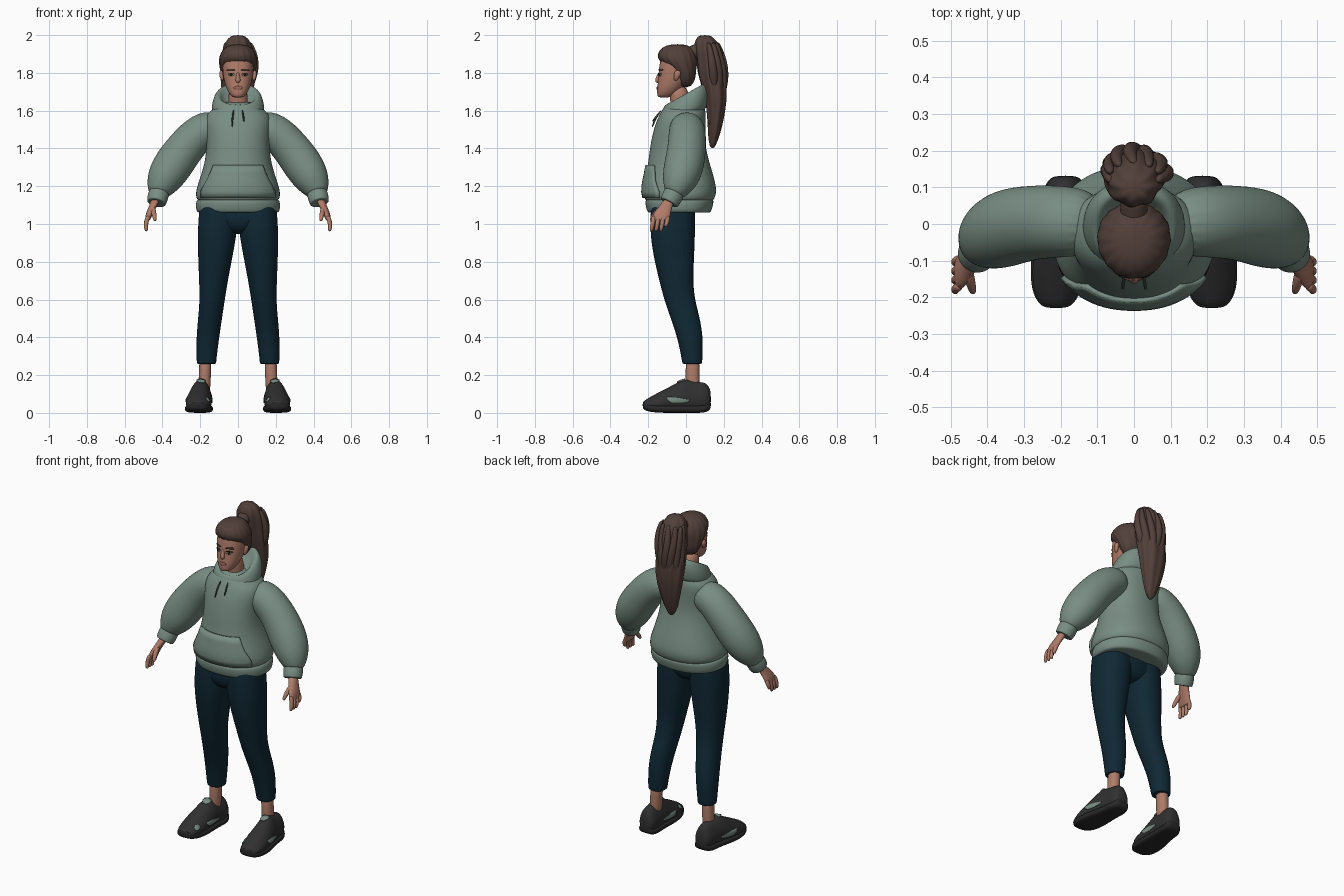
import bpy, bmesh, math
from mathutils import Vector

cube = bpy.data.objects.get("Cube")
if cube:
    bpy.data.objects.remove(cube, do_unlink=True)


def material(name, r, g, b):
    m = bpy.data.materials.new(name)
    m.use_nodes = True
    m.diffuse_color = (r, g, b, 1)
    bsdf = m.node_tree.nodes["Principled BSDF"]
    bsdf.inputs["Base Color"].default_value = (r, g, b, 1)
    bsdf.inputs["Roughness"].default_value = 0.8
    return m


SAGE = material("sage fabric", 0.19, 0.27, 0.23)
CORD = material("dark green cord", 0.04, 0.065, 0.055)
NAVY = material("navy leggings", 0.005, 0.021, 0.034)
SKIN = material("skin", 0.43, 0.2, 0.14)
HAIR = material("brown hair", 0.085, 0.051, 0.042)
SHOE = material("charcoal shoe", 0.03, 0.03, 0.031)
SOLE = material("dark sole", 0.021, 0.021, 0.022)
WHITE = material("eye white", 0.4, 0.34, 0.31)
IRIS = material("dark iris", 0.02, 0.012, 0.01)
LIPS = material("lips", 0.33, 0.12, 0.1)


def finish(name, bm, mat):
    bmesh.ops.recalc_face_normals(bm, faces=bm.faces)
    mesh = bpy.data.meshes.new(name)
    bm.to_mesh(mesh)
    bm.free()
    mesh.shade_smooth()
    mesh.materials.append(mat)
    ob = bpy.data.objects.new(name, mesh)
    bpy.context.collection.objects.link(ob)
    return ob


def loft(name, rings, mat, n=20, power=2.2, wave=0, lobes=12, twist=0, taper=0, crisp=False, levels=2):
    """Skin a row of rings, each a centre and two half axes."""
    if crisp:
        def inset(r):
            return (r[0], r[1] * 0.9, r[2] * 0.9)
        rings = [inset(rings[0]), *rings, inset(rings[-1])]
    bm = bmesh.new()
    loops = []
    for i, (c, u, v) in enumerate(rings):
        loop = []
        for k in range(n):
            t = math.tau * k / n
            x, y = (math.copysign(abs(f) ** (2 / power), f) for f in (math.cos(t), math.sin(t)))
            w = 1 + wave * math.cos(lobes * t + twist * i)
            loop.append(bm.verts.new(c + u * x * w * (1 - taper * max(0, y)) + v * y * w))
        loops.append(loop)
    for a, b in zip(loops, loops[1:]):
        for k in range(n):
            j = (k + 1) % n
            bm.faces.new((a[k], a[j], b[j], b[k]))
    bm.faces.new(loops[0])
    bm.faces.new(loops[-1])
    ob = finish(name, bm, mat)
    ob.modifiers.new("smooth", "SUBSURF").levels = levels
    ob.modifiers["smooth"].render_levels = levels
    return ob


def flat(z, cx, cy, rx, ry, tilt=0):
    return Vector((cx, cy, z)), Vector((rx, 0, 0)), Vector((0, ry, tilt))


def stack(rows, s=1):
    """Level rings from rows of z, y, half width, half depth."""
    return [flat(z, 0, cy, rx, ry) for z, cy, rx, ry in rows]


def side_stack(rows, s):
    return [flat(z, cx * s, cy, rx, ry) for z, cx, cy, rx, ry in rows]


def tube(name, points, mat, s=1, **options):
    """Round tube through points of x, y, z, radius."""
    path = [Vector((x * s, y, z)) for x, y, z, r in points]
    rings = []
    for i, p in enumerate(path):
        t = (path[min(i + 1, len(path) - 1)] - path[max(i - 1, 0)]).normalized()
        u = t.cross(Vector((0, 1, 0))).normalized()
        rings.append((p, u * points[i][3], t.cross(u) * points[i][3]))
    return loft(name, rings, mat, power=2, **options)


def patch(name, rows, mat, target, axis="Y", start=-0.5, thick=0.004, cols=8):
    """Thin plate projected on to a target; rows are height, from, to."""
    bm = bmesh.new()
    grid = []
    for a, b0, b1 in rows:
        line = []
        for k in range(cols + 1):
            b = b0 + (b1 - b0) * k / cols
            co = {"Y": (b, start, a), "X": (start, b, a), "Z": (b, a, start)}[axis]
            line.append(bm.verts.new(co))
        grid.append(line)
    for p, q in zip(grid, grid[1:]):
        for k in range(cols):
            bm.faces.new((p[k], p[k + 1], q[k + 1], q[k]))
    ob = finish(name, bm, mat)
    wrap = ob.modifiers.new("wrap", "SHRINKWRAP")
    wrap.target = target
    wrap.wrap_method = "PROJECT"
    setattr(wrap, "use_project_" + axis.lower(), True)
    wrap.use_positive_direction = wrap.use_negative_direction = False
    centre = target.data.vertices[0].co["XYZ".index(axis)]
    if start < centre:
        wrap.use_positive_direction = True
    else:
        wrap.use_negative_direction = True
    wrap.wrap_mode = "ABOVE_SURFACE"
    wrap.offset = thick * 0.4
    solid = ob.modifiers.new("thickness", "SOLIDIFY")
    solid.thickness = thick
    solid.offset = 0
    return ob


# Hoodie body, hem, hood, pocket and cords
body = loft("hoodie_body", stack([
    (1.11, -.035, .2, .17), (1.135, -.034, .222, .186), (1.16, -.033, .225, .193), (1.2, -.033, .218, .195),
    (1.3, -.035, .182, .168), (1.4, -.045, .165, .148), (1.5, -.035, .172, .138), (1.56, -.022, .178, .128),
    (1.6, -.012, .15, .117), (1.63, -.01, .1, .1), (1.65, -.01, .07, .07)]), SAGE, n=28)
loft("hoodie_hem", stack([(1.06, -.036, .218, .168), (1.09, -.036, .226, .178), (1.13, -.034, .222, .184)]),
     SAGE, n=28, crisp=True)
loft("hood", [flat(*r) for r in [
    (1.57, 0, -.01, .14, .112, .015), (1.61, 0, -.005, .141, .12, .03), (1.65, 0, 0, .136, .125, .045),
    (1.69, 0, -.002, .117, .11, .058), (1.687, 0, -.01, .094, .088, .055), (1.63, 0, -.015, .07, .07, .04)]],
    SAGE, n=24)
patch("front_pocket", [(1.14, -.188, .188), (1.17, -.19, .19), (1.2, -.176, .176), (1.23, -.158, .158),
                       (1.27, -.14, .14), (1.31, -.125, .125)], SAGE, body, thick=0.014, cols=24)
for s, side, end in ((1, "left", 1.54), (-1, "right", 1.51)):
    tube(side + "_drawstring", [(.022, -.128, 1.605, .005), (.03, -.16, 1.565, .005),
                                (.031, -.18, end, .005)], CORD, s, n=8, levels=1)

# Neck and head
loft("neck", stack([(1.56, -.02, .055, .055), (1.64, -.03, .05, .05), (1.74, -.045, .052, .055)]), SKIN)
head = loft("head", stack([
    (1.668, -.118, .024, .028), (1.685, -.104, .044, .05), (1.72, -.086, .063, .067), (1.76, -.066, .075, .082),
    (1.8, -.056, .081, .09), (1.85, -.05, .084, .09), (1.9, -.05, .073, .082), (1.935, -.05, .045, .05)]), SKIN, n=24)
tube("nose", [(0, -.137, 1.805, .008), (0, -.147, 1.78, .01), (0, -.153, 1.76, .015), (0, -.145, 1.748, .01)],
     SKIN, n=10)
patch("lips", [(1.711, -.01, .01), (1.716, -.02, .02), (1.721, -.025, .025), (1.729, -.012, .012)], LIPS, head)
for s, side in ((1, "left"), (-1, "right")):
    patch(side + "_eye", [(1.783, .026 * s, .042 * s), (1.79, .019 * s, .05 * s), (1.797, .026 * s, .043 * s)],
          WHITE, head)
    patch(side + "_iris", [(1.784, .031 * s, .039 * s), (1.79, .028 * s, .041 * s), (1.797, .031 * s, .039 * s)],
          IRIS, head, thick=0.007)
    patch(side + "_eyelid", [(1.796, .018 * s, .053 * s), (1.8, .024 * s, .047 * s)], IRIS, head, thick=0.006)
    patch(side + "_eyebrow", [(1.813, .016 * s, .058 * s), (1.821, .02 * s, .054 * s)], HAIR, head)
    loft(side + "_ear", side_stack([(1.758, .083, -.055, .005, .008), (1.775, .086, -.05, .01, .015),
                                    (1.795, .09, -.045, .012, .02), (1.815, .088, -.045, .006, .012)], s), SKIN, n=12)

# Swept back hair, tie and ponytail
loft("swept_hair", stack([
    (1.72, -.01, .05, .035), (1.77, -.0, .084, .052), (1.82, -.016, .095, .068), (1.85, -.033, .1, .093),
    (1.875, -.045, .1, .104), (1.905, -.05, .092, .1), (1.935, -.048, .07, .079), (1.952, -.045, .035, .04)]),
    HAIR, n=64, power=2, wave=.018, lobes=16, twist=.3, levels=1)
tube("hair_tie", [(0, .01, 1.895, .045), (0, .04, 1.91, .034), (0, .08, 1.925, .045)], HAIR, n=16)
loft("ponytail", stack([
    (2.0, .1, .025, .025), (1.985, .1, .052, .045), (1.94, .113, .075, .072), (1.88, .127, .08, .07),
    (1.8, .132, .085, .073), (1.7, .157, .088, .063), (1.6, .16, .076, .05), (1.5, .152, .053, .036),
    (1.43, .142, .03, .022), (1.4, .14, .008, .008)]),
    HAIR, n=48, power=2, wave=.055, lobes=8, twist=.55, levels=1)
for k in range(7):
    a = math.pi * k / 6
    lock = []
    for i in range(9):
        f = i / 8
        spread = .35 + .65 * math.sin(math.pi * min(1, f + .22))
        sway = .012 * math.sin(7 * f + k)
        lock.append((.08 * spread * math.cos(a) + sway, .118 + .03 * math.sin(3 * f) + .06 * spread * math.sin(a),
                     1.965 - f * (.44 + .04 * (k % 3)), .005 + .02 * math.sin(math.pi * (.1 + .85 * f))))
    tube(f"ponytail_lock_{k}", lock, HAIR, n=10, levels=1)

# Leggings seat
loft("leggings_seat", stack([(1.11, -.07, .2, .115), (1.02, -.07, .2, .118), (.975, -.07, .13, .1),
                             (.945, -.07, .04, .06)]), NAVY, n=24)

for s, side in ((1, "left"), (-1, "right")):
    # Sleeve with gathered cuff
    tube(side + "_sleeve", [
        (.09, 0, 1.525, .085), (.19, .008, 1.5, .1), (.28, .005, 1.405, .102), (.35, -.01, 1.305, .109),
        (.398, -.036, 1.225, .094), (.418, -.058, 1.175, .064), (.422, -.068, 1.155, .05)], SAGE, s)
    tube(side + "_cuff", [(.417, -.06, 1.17, .054), (.425, -.075, 1.14, .056), (.432, -.09, 1.112, .051)],
         SAGE, s, crisp=True)
    # Hand
    loft(side + "_palm", side_stack([
        (1.14, .432, -.085, .025, .028), (1.1, .447, -.103, .022, .034), (1.06, .467, -.127, .02, .047),
        (1.03, .477, -.132, .016, .048), (1.015, .479, -.134, .011, .042)], s), SKIN, n=14)
    for k, finger in enumerate(("little", "ring", "middle", "index")):
        y = -.095 - .025 * k
        drop = .035 if k == 0 else .06
        tube(f"{side}_{finger}_finger", [
            (.474, y, 1.045, .013), (.485, y - .004, 1.015, .013), (.489, y - .01, 1.02 - drop * .6, .012),
            (.484, y - .014, 1.02 - drop, .009)], SKIN, s, n=8)
    tube(side + "_thumb", [(.453, -.125, 1.09, .016), (.446, -.158, 1.06, .015), (.441, -.178, 1.035, .012),
                           (.438, -.188, 1.015, .008)], SKIN, s, n=8)
    # Leg and ankle
    loft(side + "_leg", side_stack([
        (1.1, .1, -.07, .105, .118), (1.0, .106, -.07, .106, .12), (.92, .113, -.07, .102, .118),
        (.8, .122, -.062, .089, .105), (.7, .13, -.052, .077, .09), (.6, .136, -.035, .067, .082),
        (.5, .148, -.003, .064, .078), (.4, .16, .022, .061, .069), (.3, .166, .031, .054, .057),
        (.26, .167, .033, .052, .053)], s), NAVY, crisp=True)
    loft(side + "_ankle", side_stack([(.1, .178, .035, .035, .04), (.2, .176, .035, .031, .036),
                                      (.3, .172, .035, .036, .04)], s), SKIN, n=16)
    # Shoe upper and sole, lofted from toe to heel
    profile = [(-.23, .212, .028, .055, .022), (-.215, .212, .048, .07, .012), (-.18, .211, .065, .09, .003),
               (-.12, .208, .072, .122, 0), (-.06, .204, .068, .152, 0), (-.005, .198, .06, .185, 0),
               (.04, .193, .056, .163, 0), (.09, .19, .056, .165, 0), (.12, .188, .045, .148, .008),
               (.132, .187, .028, .11, .025)]
    upper, sole = [], []
    for y, cx, rx, top, low in profile:
        for rings, lo, hi, grow in ((upper, low + .008, top, 1), (sole, low, low + .042, 1.06)):
            rings.append((Vector((cx * s, y, (lo + hi) / 2)), Vector((rx * grow, 0, 0)),
                          Vector((0, 0, (hi - lo) / 2))))
    shoe = loft(side + "_shoe", upper, SHOE, n=20, power=2.6, taper=.38)
    loft(side + "_sole", sole, SOLE, n=20, power=3.2)
    # Sage trims on the shoe
    for trim, x in (("outer", .45), ("inner", .02)):
        patch(f"{side}_{trim}_trim", [(.052, -.07, -.03), (.06, -.09, .015), (.07, -.1, .02), (.082, -.1, -.06)],
              SAGE, shoe, axis="X", start=x * s)
    patch(side + "_toe_trim", [(-.185, .158 * s, .168 * s), (-.17, .15 * s, .172 * s), (-.15, .15 * s, .16 * s)],
          SAGE, shoe, axis="Z", start=.4)
    patch(side + "_tongue_trim", [(-.045, .185 * s, .207 * s), (-.025, .175 * s, .217 * s),
                                  (-.005, .175 * s, .217 * s)], SAGE, shoe, axis="Z", start=.4, thick=.008)
